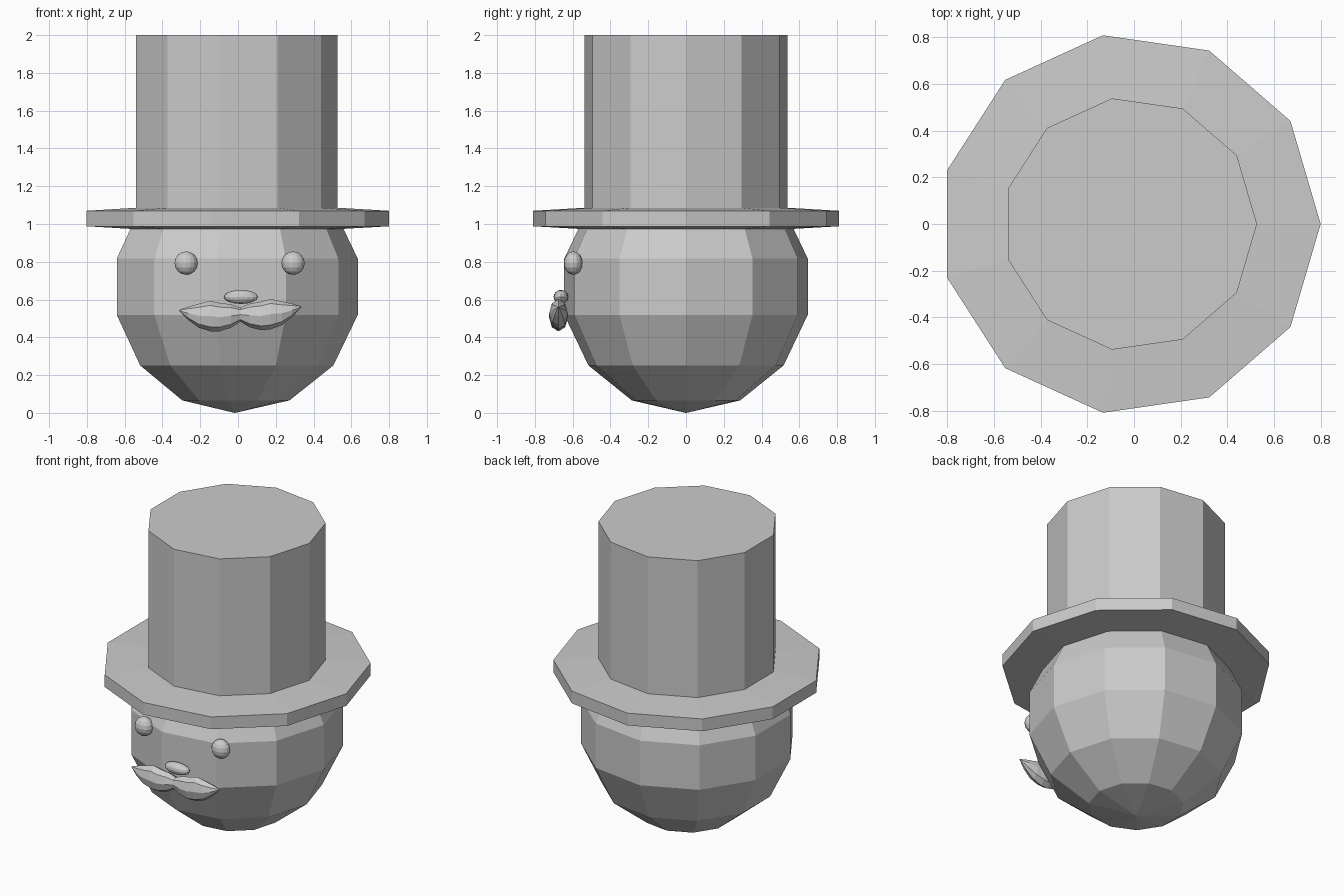
import bpy, bmesh
from math import sin, cos, pi

if "Cube" in bpy.data.objects:
    bpy.data.objects.remove(bpy.data.objects["Cube"])

SIDES = 11      # low-poly side count of the head and hat
AXIS_X = -0.017  # centre of the odd-sided parts, so the bounds are centred


def finish(name, bm):
    bmesh.ops.recalc_face_normals(bm, faces=bm.faces)
    mesh = bpy.data.meshes.new(name)
    bm.to_mesh(mesh)
    bm.free()
    obj = bpy.data.objects.new(name, mesh)
    bpy.context.collection.objects.link(obj)
    return obj


def skin(name, rings):
    """Bridge successive closed rings of points and cap both ends."""
    bm = bmesh.new()
    loops = [[bm.verts.new(p) for p in ring] for ring in rings]
    n = len(rings[0])
    for a, b in zip(loops, loops[1:]):
        for i in range(n):
            j = (i + 1) % n
            bm.faces.new((a[i], a[j], b[j], b[i]))
    bm.faces.new(loops[0])
    bm.faces.new(loops[-1])
    return finish(name, bm)


def lathe(name, profile):
    return skin(name, [[(AXIS_X + r * cos(2 * pi * i / SIDES),
                         r * sin(2 * pi * i / SIDES), z)
                        for i in range(SIDES)] for r, z in profile])


def ball(name, loc, size, segments, rings):
    bm = bmesh.new()
    bmesh.ops.create_uvsphere(bm, u_segments=segments, v_segments=rings, radius=1)
    bmesh.ops.scale(bm, vec=size, verts=bm.verts)
    obj = finish(name, bm)
    obj.location = loc
    return obj


# Head: faceted sphere sharing the hat's side count
R = 0.668
lathe("head", [(max(R * sin(pi * k / 7), 0.001), R - R * cos(pi * k / 7))
               for k in range(8)])

# Hat: brim thickening slightly inward, and tall crown
lathe("hat", [(0.5, 0.97), (0.817, 0.988), (0.817, 1.07),
              (0.544, 1.086), (0.544, 2.0)])

# Eyes and nose
for side, x in (("left", -0.275), ("right", 0.292)):
    ball(side + "_eye", (x, -0.597, 0.793), (0.061, 0.05, 0.062), 16, 8)
ball("nose", (0.016, -0.662, 0.614), (0.09, 0.039, 0.037), 16, 8)

# Moustache: offset from middle, top z, bottom z, half depth
half = [(0.0, 0.557, 0.483, 0.033), (0.05, 0.577, 0.452, 0.045),
        (0.11, 0.585, 0.435, 0.05), (0.16, 0.598, 0.437, 0.05),
        (0.22, 0.584, 0.458, 0.043), (0.275, 0.57, 0.50, 0.028),
        (0.325, 0.554, 0.550, 0.003)]
stations = [(-x, t, b, d) for x, t, b, d in reversed(half[1:])] + half
rings = []
for x, top, bottom, depth in stations:
    mid, h = (top + bottom) / 2 + 0.03 * x, (top - bottom) / 2
    rings.append([(0.012 + x, -0.675 + depth * cos(pi * k / 4),
                   mid + h * sin(pi * k / 4)) for k in range(8)])
skin("moustache", rings)
